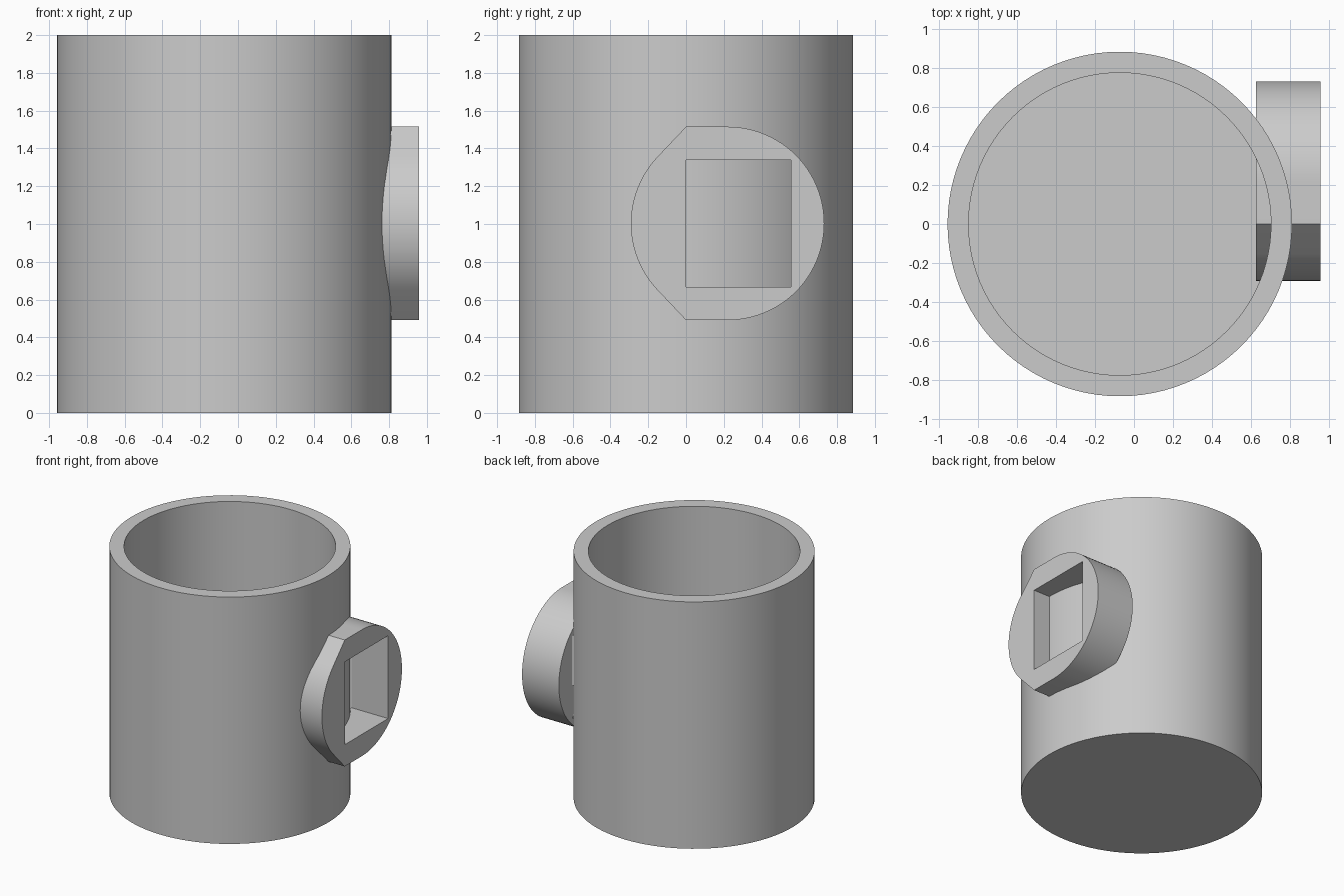
import bpy, bmesh
from math import sin, cos, pi, radians, atan2
from mathutils import Matrix

cube = bpy.data.objects.get("Cube")
if cube:
    bpy.data.objects.remove(cube, do_unlink=True)

grey = bpy.data.materials.new("plain grey")
grey.use_nodes = True
grey.diffuse_color = (0.6, 0.6, 0.6, 1)
grey.node_tree.nodes["Principled BSDF"].inputs["Base Color"].default_value = (0.6, 0.6, 0.6, 1)


def finish(obj):
    """Weld, fix normals and smooth the round faces."""
    bm = bmesh.new()
    bm.from_mesh(obj.data)
    bmesh.ops.remove_doubles(bm, verts=bm.verts, dist=1e-4)
    bmesh.ops.recalc_face_normals(bm, faces=bm.faces)
    bm.to_mesh(obj.data)
    bm.free()
    bpy.ops.object.select_all(action="DESELECT")
    obj.select_set(True)
    bpy.context.view_layer.objects.active = obj
    bpy.ops.object.shade_smooth_by_angle(angle=radians(30))


# Cup: a wall profile spun around the cup axis
CUP_X, OUTER, INNER, HEIGHT, FLOOR = -0.073, 0.885, 0.777, 2.0, 0.11
profile = [(0, 0), (OUTER, 0), (OUTER, HEIGHT), (INNER, HEIGHT), (INNER, FLOOR), (0, FLOOR)]
bm = bmesh.new()
verts = [bm.verts.new((r, 0, z)) for r, z in profile]
edges = [bm.edges.new(pair) for pair in zip(verts, verts[1:])]
bmesh.ops.spin(bm, geom=verts + edges, cent=(0, 0, 0), axis=(0, 0, 1),
               angle=2 * pi, steps=96, use_merge=True)
mesh = bpy.data.meshes.new("cup_body")
bm.to_mesh(mesh)
bm.free()
mesh.materials.append(grey)
cup = bpy.data.objects.new("cup_body", mesh)
cup.location.x = CUP_X
bpy.context.collection.objects.link(cup)
finish(cup)

# Handle outline: a circle with tangent corners at y = 0, above and below
CY, CZ, R = 0.22, 1.003, 0.512
tangent = 2 * atan2(R, -CY) - pi / 2
outline = [(0, CZ - R)]
outline += [(CY + R * cos(a), CZ + R * sin(a))
            for a in (-pi / 2 + pi * i / 48 for i in range(49))]
outline.append((0, CZ + R))
outline += [(CY + R * cos(a), CZ + R * sin(a))
            for a in (tangent + 2 * (pi - tangent) * i / 24 for i in range(25))]
opening = [(0, 0.667), (0.555, 0.667), (0.555, 1.338), (0, 1.338)]

# Handle: flat filled outline with the square opening, extruded along x
X0, X1 = 0.627, 0.957
curve = bpy.data.curves.new("handle", "CURVE")
curve.dimensions = "2D"
curve.fill_mode = "BOTH"
curve.extrude = (X1 - X0) / 2
for points in (outline, opening):
    spline = curve.splines.new("POLY")
    spline.points.add(len(points) - 1)
    for p, (y, z) in zip(spline.points, points):
        p.co = (y, z, 0, 1)
    spline.use_cyclic_u = True
curve.materials.append(grey)
handle = bpy.data.objects.new("handle", curve)
bpy.context.collection.objects.link(handle)
bpy.ops.object.select_all(action="DESELECT")
handle.select_set(True)
bpy.context.view_layer.objects.active = handle
bpy.ops.object.convert(target="MESH")
handle = bpy.context.view_layer.objects.active
handle.data.transform(Matrix(((0, 0, 1, (X0 + X1) / 2), (1, 0, 0, 0), (0, 1, 0, 0), (0, 0, 0, 1))))
finish(handle)
